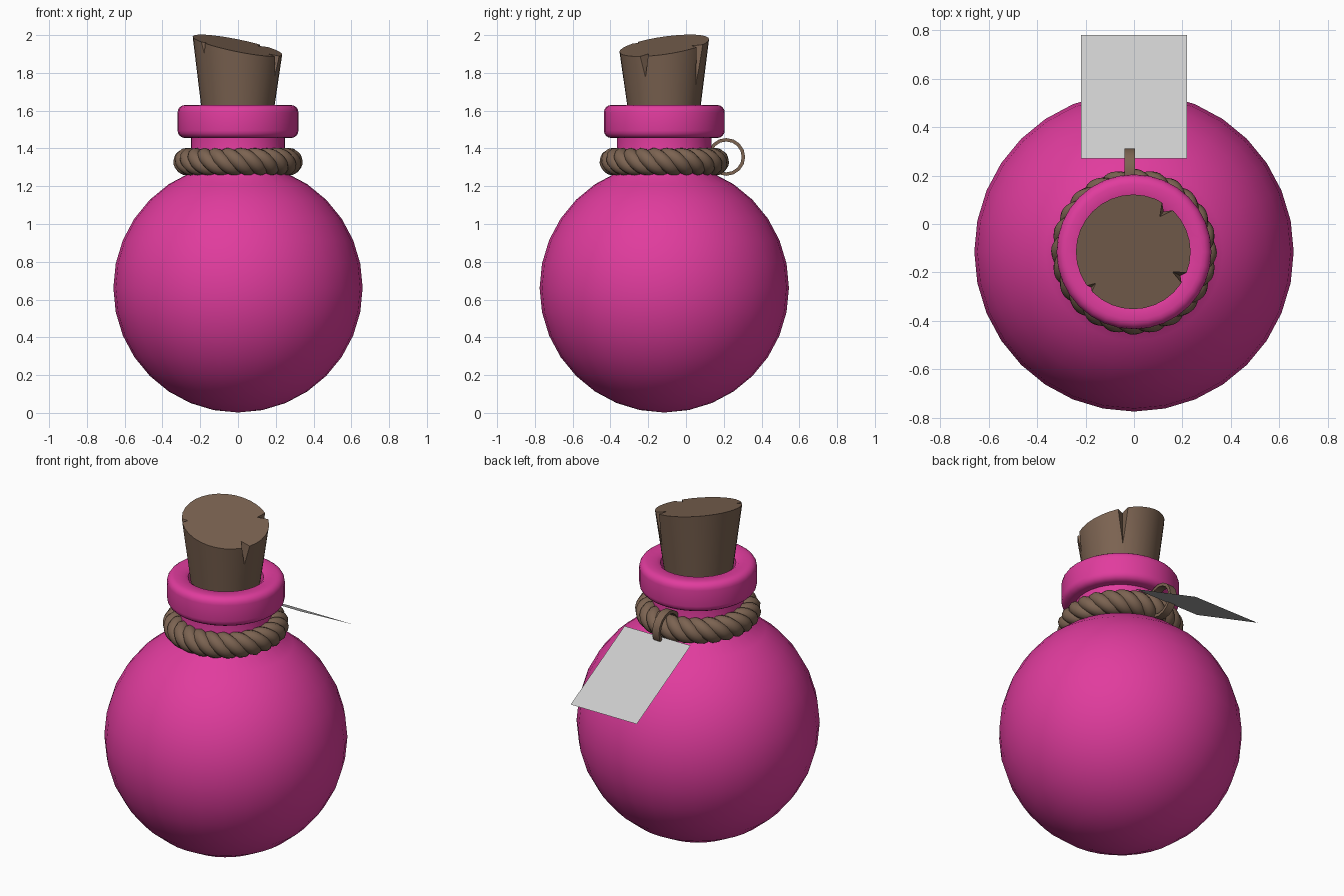
import bpy, bmesh
from math import sin, cos, pi, radians, tau
from mathutils import Vector

if "Cube" in bpy.data.objects:
    bpy.data.objects.remove(bpy.data.objects["Cube"])

CY = -0.115  # bottle axis


def material(name, rgb):
    m = bpy.data.materials.new(name)
    m.diffuse_color = (*rgb, 1)
    m.use_nodes = True
    m.node_tree.nodes["Principled BSDF"].inputs["Base Color"].default_value = m.diffuse_color
    return m


pink = material("pink_glass", (0.75, 0.045, 0.34))
brown = material("brown_cork", (0.20, 0.125, 0.083))


def finish(bm, name, mat=None, angle=None):
    bmesh.ops.recalc_face_normals(bm, faces=bm.faces)
    me = bpy.data.meshes.new(name)
    bm.to_mesh(me)
    bm.free()
    ob = bpy.data.objects.new(name, me)
    bpy.context.collection.objects.link(ob)
    if mat:
        me.materials.append(mat)
    if angle:
        smooth(ob, angle)
    return ob


def smooth(ob, angle):
    bpy.ops.object.select_all(action='DESELECT')
    ob.select_set(True)
    bpy.context.view_layer.objects.active = ob
    bpy.ops.object.shade_smooth_by_angle(angle=radians(angle))


def lathe(profile, seg=32):
    """Spin (radius, z) points about the bottle axis."""
    bm = bmesh.new()
    vs = [bm.verts.new((r, CY, z)) for r, z in profile]
    es = [bm.edges.new(p) for p in zip(vs, vs[1:])]
    bmesh.ops.spin(bm, geom=vs + es, cent=(0, CY, 0), axis=(0, 0, 1),
                   angle=tau, steps=seg, use_merge=True)
    bmesh.ops.remove_doubles(bm, verts=bm.verts, dist=1e-4)
    return bm


# Bottle: round belly, neck and rounded lip in one profile
R, CZ = 0.66, 0.662
profile = [(R * sin(pi * i / 16), CZ - R * cos(pi * i / 16)) for i in range(14)]
profile[0] = (0, CZ - R)
profile += [(R * sin(pi * 14 / 16), CZ - R * cos(pi * 14 / 16)), (0.25, 1.276), (0.25, 1.455)]
c = 0.04
for cx, cz, a0 in ((0.28, 1.495, -90), (0.28, 1.59, 0)):
    profile += [(cx + c * cos(radians(a0 + t)), cz + c * sin(radians(a0 + t)))
                for t in (0, 22.5, 45, 67.5, 90)]
profile += [(0.225, 1.63), (0.205, 1.615), (0.197, 1.58), (0.197, 1.46)]
finish(lathe(profile), "bottle", pink, 40)

# Cork: tapered plug with a slanted top
CORK_X = -0.003


def top_z(x, y):
    return 1.945 - 0.2 * x + 0.14 * y


bm = lathe([(0, 1.46), (0.172, 1.46), (0.237, 1.945), (0, 1.945)])
for v in bm.verts:
    if v.co.z > 1.9:
        v.co.z = top_z(v.co.x, v.co.y - CY)
    v.co.x += CORK_X
cork = finish(bm, "cork", brown)

# Chipped notches cut from the cork rim: angle, width, inward depth, height
for ang, w, d, h in ((53, 0.035, 0.055, 0.21), (-27, 0.03, 0.055, 0.12), (220, 0.022, 0.035, 0.06)):
    a = radians(ang)
    out, side = Vector((cos(a), sin(a), 0)), Vector((-sin(a), cos(a), 0))
    z = top_z(0.23 * cos(a), 0.23 * sin(a))
    base = Vector((CORK_X, CY, 0))
    tip_r = 0.237 - 0.134 * h
    bm = bmesh.new()
    for r, s, dz in ((0.237 - d, 0, 0.0), (0.237 - d, 0, 0.06), (0.25, w, 0.0), (0.25, -w, 0.0),
                     (0.25, w, 0.06), (0.25, -w, 0.06), (tip_r, 0, -h), (0.25, 0, -h)):
        bm.verts.new(base + out * r + side * s + Vector((0, 0, z + dz)))
    bmesh.ops.convex_hull(bm, input=bm.verts)
    cutter = finish(bm, "notch_cutter")
    mod = cork.modifiers.new("notch", 'BOOLEAN')
    mod.operation, mod.object, mod.solver = 'DIFFERENCE', cutter, 'EXACT'
    bpy.context.view_layer.objects.active = cork
    bpy.ops.object.modifier_apply(modifier=mod.name)
    bpy.data.objects.remove(cutter)
smooth(cork, 30)

# Rope: three twisted strands around the neck
cu = bpy.data.curves.new("rope", 'CURVE')
cu.dimensions = '3D'
cu.bevel_depth, cu.bevel_resolution = 0.039, 3
N, TURNS, RING, OFF = 192, 8, 0.27, 0.034
for k in range(3):
    sp = cu.splines.new('POLY')
    sp.points.add(N - 1)
    sp.use_cyclic_u = True
    for i, p in enumerate(sp.points):
        t = tau * i / N
        f = -TURNS * t + k * tau / 3
        r = RING + OFF * cos(f)
        p.co = (r * cos(t), CY + r * sin(t), 1.33 + OFF * sin(f), 1)
rope = bpy.data.objects.new("rope", cu)
bpy.context.collection.objects.link(rope)
cu.materials.append(brown)
bpy.ops.object.select_all(action='DESELECT')
rope.select_set(True)
bpy.context.view_layer.objects.active = rope
bpy.ops.object.convert(target='MESH')
smooth(bpy.context.object, 60)

# Tag loop: thin flat band hanging on the rope
bm = bmesh.new()
SEG = 16
rings = []
for i in range(SEG):
    a = tau * i / SEG
    rings.append([bm.verts.new((x, 0.213 + r * cos(a), 1.355 + r * sin(a)))
                  for x, r in ((-0.04, 0.1), (0.005, 0.1), (0.005, 0.082), (-0.04, 0.082))])
for i in range(SEG):
    p, q = rings[i], rings[(i + 1) % SEG]
    for j in range(4):
        bm.faces.new((p[j], p[(j + 1) % 4], q[(j + 1) % 4], q[j]))
finish(bm, "tag_loop", brown, 40)

# Paper tag: single sheet sloping away behind the bottle
bm = bmesh.new()
bm.faces.new([bm.verts.new(p) for p in ((-0.22, 0.27, 1.32), (0.218, 0.27, 1.32),
                                        (0.218, 0.78, 1.045), (-0.22, 0.78, 1.045))])
finish(bm, "paper_tag")
